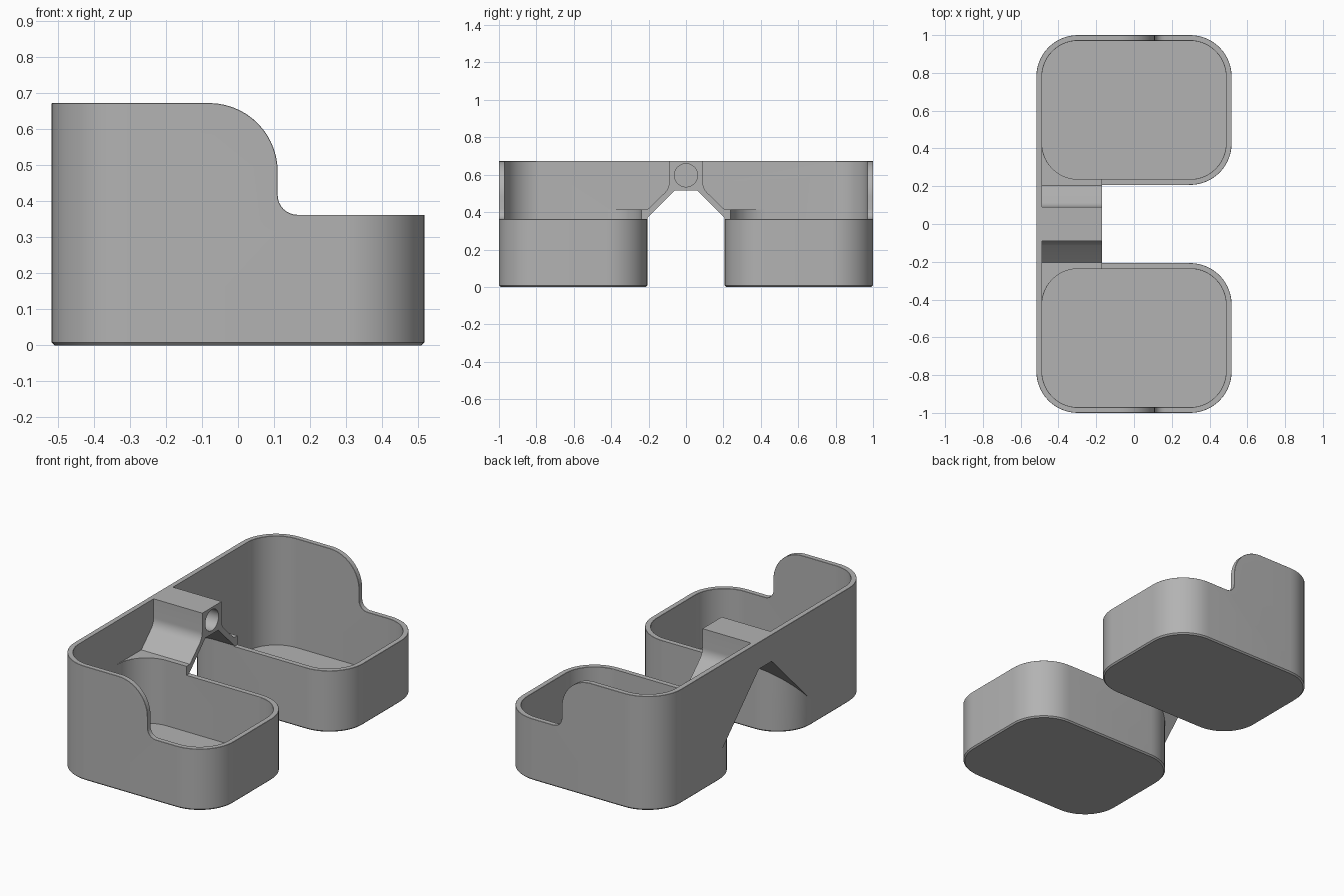
import bpy, bmesh
from math import sin, cos, pi, radians
from mathutils import Vector

if "Cube" in bpy.data.objects:
    bpy.data.objects.remove(bpy.data.objects["Cube"], do_unlink=True)

X, Y0, Y1 = 0.517, 0.207, 1.0      # half depth, inner and outer side of each cup
WALL, RADIUS, TOP, LOW = 0.03, 0.22, 0.672, 0.362
BRIDGE_X, LEDGE = -0.17, 0.415
BIG = 1.5

grey = bpy.data.materials.new("plain grey")
grey.use_nodes = True
grey.diffuse_color = (0.45, 0.45, 0.45, 1)
grey.node_tree.nodes["Principled BSDF"].inputs["Base Color"].default_value = (0.45, 0.45, 0.45, 1)


def arc(cx, cy, r, a0, a1, n=14):
    angles = [radians(a0 + (a1 - a0) * i / n) for i in range(n + 1)]
    return [(cx + r * cos(a), cy + r * sin(a)) for a in angles]


def rounded_rect(inset, side):
    """Cup outline, shrunk by inset, on one side of the middle."""
    r, mid, half = RADIUS - inset, (Y0 + Y1) / 2, (Y1 - Y0) / 2
    pts = []
    for i, (sx, sy) in enumerate([(1, 1), (-1, 1), (-1, -1), (1, -1)]):
        pts += arc(sx * (X - RADIUS), side * mid + sy * (half - RADIUS), r, 90 * i, 90 * i + 90)
    return pts


def loft(name, rings):
    """Solid through rings of 3D points, capped at both ends."""
    bm = bmesh.new()
    rows = [[bm.verts.new(p) for p in ring] for ring in rings]
    n = len(rows[0])
    for a, b in zip(rows, rows[1:]):
        for i in range(n):
            bm.faces.new((a[i], a[(i + 1) % n], b[(i + 1) % n], b[i]))
    bm.faces.new(rows[0][::-1])
    bm.faces.new(rows[-1])
    bmesh.ops.recalc_face_normals(bm, faces=bm.faces)
    mesh = bpy.data.meshes.new(name)
    bm.to_mesh(mesh)
    bm.free()
    ob = bpy.data.objects.new(name, mesh)
    bpy.context.collection.objects.link(ob)
    return ob


def along_x(name, pts, x0, x1):
    return loft(name, [[(x, y, z) for y, z in pts] for x in (x0, x1)])


def cup_solid(name, side, levels):
    return loft(name, [[(x, y, z) for x, y in rounded_rect(i, side)] for i, z in levels])


helpers = []


def combine(ob, other, operation):
    mod = ob.modifiers.new(other.name, "BOOLEAN")
    mod.operation, mod.solver, mod.object = operation, "EXACT", other
    other.hide_render = True
    helpers.append(other)


# Bridge: beam with sloping struts that carry the back wall into the cups
slope_end = 0.45
drop = slope_end - 0.06
bridge = [(-slope_end, TOP), (-slope_end, 0.515 - drop), (-0.06, 0.515),
          (0.06, 0.515), (slope_end, 0.515 - drop), (slope_end, TOP)]
body = along_x("twin_cup_holder", bridge, -X, BRIDGE_X)

# Cups: outer shells first, then hollows
for side in (-1, 1):
    combine(body, cup_solid("cup_shell", side, [(0.008, 0), (0, 0.008), (0, TOP)]), "UNION")
for side in (-1, 1):
    combine(body, cup_solid("cup_hollow", side, [(WALL, WALL), (WALL, BIG)]), "DIFFERENCE")

    # Hollow reaches over the strut, up to the beam
    curve = arc(0.17, 0.56, 0.08, 180, 225, 6)
    pocket = [(0.09, BIG)] + curve + [(0.205, LEDGE), (0.6, LEDGE), (0.6, BIG)]
    pocket = [(side * y, z) for y, z in pocket]
    combine(body, along_x("pocket", pocket, -X + WALL, BRIDGE_X + 0.1), "DIFFERENCE")

    # Inner side wall is low in front of the bridge
    low = [(side * y, z) for y, z in [(0.02, LOW), (0.6, LOW), (0.6, BIG), (0.02, BIG)]]
    combine(body, along_x("low_side", low, BRIDGE_X, 0.2), "DIFFERENCE")

# Rim drops in a curve from the high back to the low front
rim = [(-0.08, BIG), (-0.08, TOP + 0.001)] + arc(-0.08, TOP - 0.19, 0.19, 89, 0)
rim += arc(0.165, LOW + 0.055, 0.055, 180, 270, 8) + [(BIG, LOW), (BIG, BIG)]
combine(body, loft("rim_cut", [[(x, y, z) for x, z in rim] for y in (-BIG, BIG)]), "DIFFERENCE")

# Blind socket in the beam end
combine(body, along_x("socket", arc(0, 0.597, 0.062, 0, 348.75, 31), -0.45, 0), "DIFFERENCE")

# Apply the cuts and drop the helpers
mesh = bpy.data.meshes.new_from_object(body.evaluated_get(bpy.context.evaluated_depsgraph_get()))
body.modifiers.clear()
body.data = mesh
for ob in helpers:
    bpy.data.objects.remove(ob, do_unlink=True)

# Fine chamfer along the cup rims
bm = bmesh.new()
bm.from_mesh(mesh)
bmesh.ops.remove_doubles(bm, verts=bm.verts, dist=0.0005)
bmesh.ops.dissolve_limit(bm, angle_limit=radians(0.5), verts=bm.verts, edges=bm.edges)
edges = [e for e in bm.edges
         if len(e.link_faces) == 2 and e.is_convex and e.calc_face_angle() > radians(60)
         and all(v.co.z > LOW - 0.002 and (abs(v.co.y) > 0.3 or v.co.x > 0) for v in e.verts)]
bmesh.ops.bevel(bm, geom=edges, offset=0.007, segments=1, affect="EDGES", clamp_overlap=True)
bm.to_mesh(mesh)
bm.free()

mesh.materials.clear()
mesh.materials.append(grey)
for p in mesh.polygons:
    p.material_index = 0
bpy.ops.object.select_all(action="DESELECT")
body.select_set(True)
bpy.context.view_layer.objects.active = body
bpy.ops.object.shade_smooth_by_angle(angle=radians(25))
